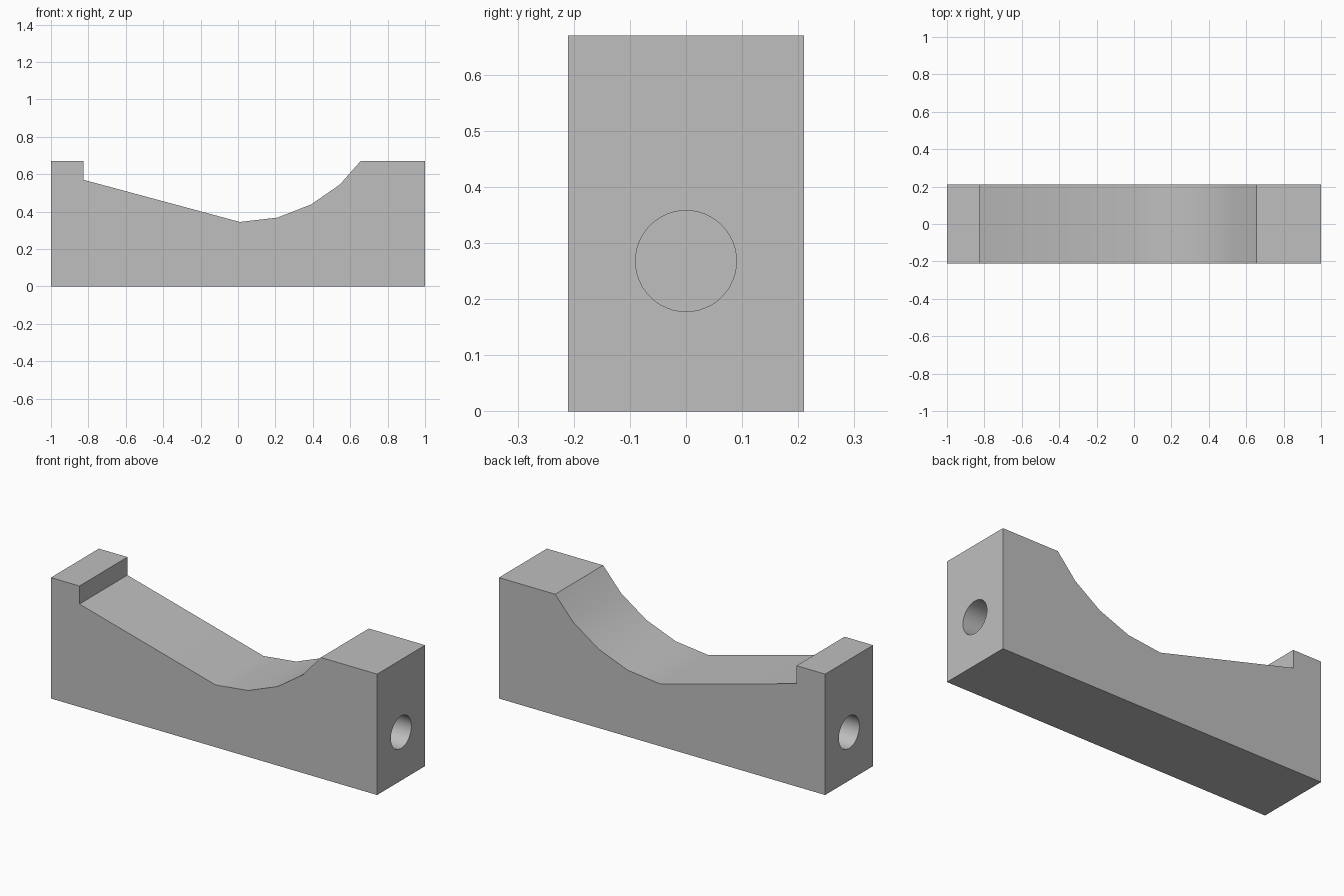
import bpy
import bmesh
import math

cube = bpy.data.objects.get("Cube")
if cube:
    bpy.data.objects.remove(cube, do_unlink=True)

HALF_DEPTH = 0.21
TOP = 0.67
HOLE_RADIUS, HOLE_HEIGHT, HOLE_DEPTH = 0.09, 0.268, 0.4

grey = bpy.data.materials.new("light grey")
grey.use_nodes = True
colour = (0.52, 0.52, 0.52, 1)
grey.diffuse_color = colour
grey.node_tree.nodes["Principled BSDF"].inputs["Base Color"].default_value = colour

# Saddle block: side profile extruded through the depth
profile = [(-1, 0), (1, 0), (1, TOP), (0.655, TOP), (0.545, 0.545),
           (0.39, 0.438), (0.21, 0.368), (0.01, 0.345),
           (-0.825, 0.57), (-0.825, TOP), (-1, TOP)]
bm = bmesh.new()
face = bm.faces.new([bm.verts.new((x, -HALF_DEPTH, z)) for x, z in profile])
extruded = bmesh.ops.extrude_face_region(bm, geom=[face])
new_verts = [v for v in extruded["geom"] if isinstance(v, bmesh.types.BMVert)]
bmesh.ops.translate(bm, verts=new_verts, vec=(0, 2 * HALF_DEPTH, 0))
bmesh.ops.recalc_face_normals(bm, faces=bm.faces)
mesh = bpy.data.meshes.new("saddle_block")
bm.to_mesh(mesh)
bm.free()
block = bpy.data.objects.new("saddle_block", mesh)
bpy.context.collection.objects.link(block)
mesh.materials.append(grey)

# Blind round hole in each end
for side in (-1, 1):
    bpy.ops.mesh.primitive_cylinder_add(
        vertices=48, radius=HOLE_RADIUS, depth=2 * HOLE_DEPTH,
        location=(side, 0, HOLE_HEIGHT), rotation=(0, math.pi / 2, 0))
    cutter = bpy.context.object
    cutter.name = "hole_cutter"
    cutter.hide_render = True
    cutter.data.materials.append(grey)
    cut = block.modifiers.new("end_hole", "BOOLEAN")
    cut.operation = "DIFFERENCE"
    cut.solver = "EXACT"
    cut.object = cutter
    bpy.ops.object.select_all(action="DESELECT")
    block.select_set(True)
    bpy.context.view_layer.objects.active = block
    bpy.ops.object.modifier_apply(modifier=cut.name)
    bpy.data.objects.remove(cutter, do_unlink=True)

# Smooth the hollow and the holes, keeping the corners sharp
bpy.ops.object.shade_smooth_by_angle(angle=math.radians(30))
